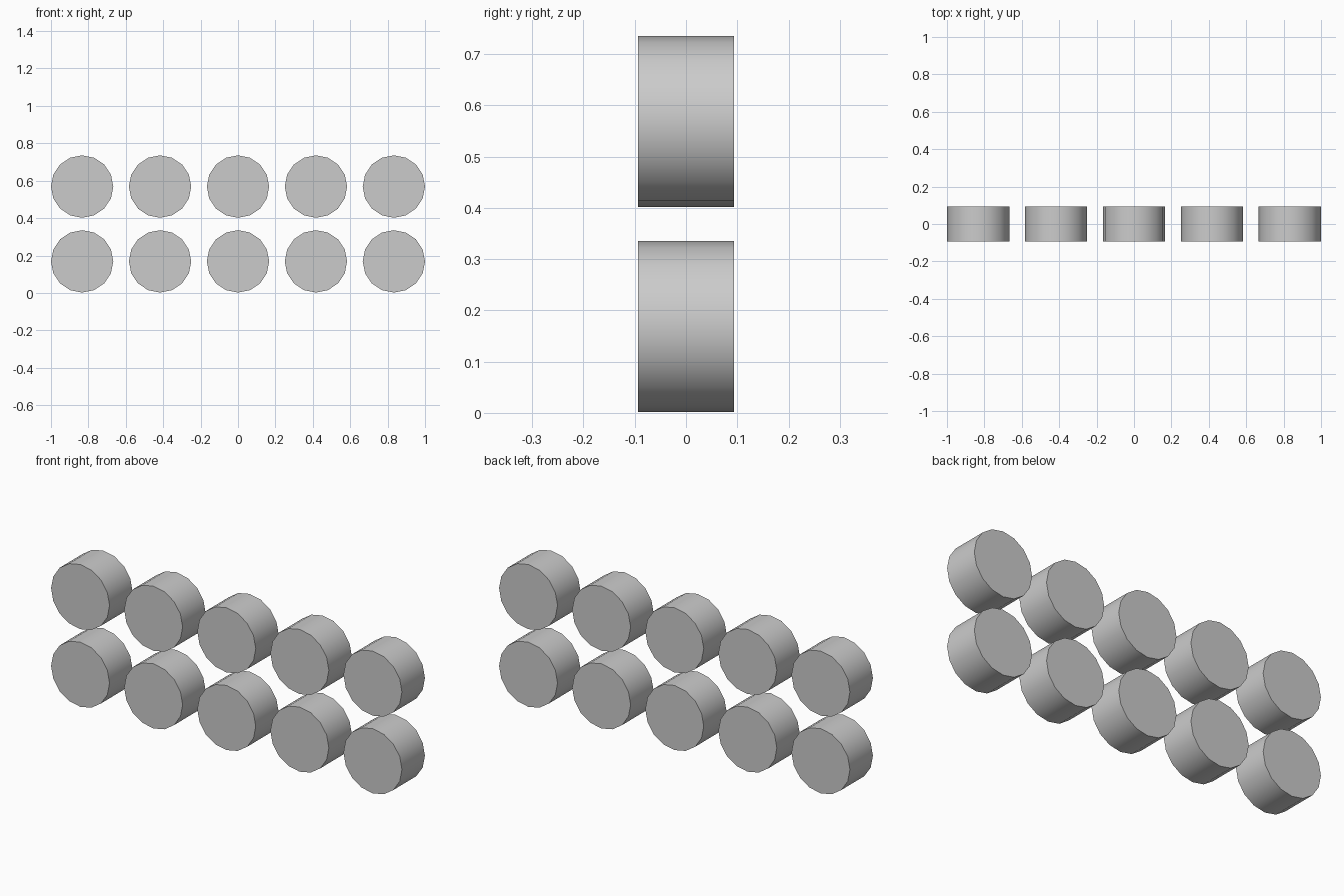
import bpy
import math

if "Cube" in bpy.data.objects:
    bpy.data.objects.remove(bpy.data.objects["Cube"])

RADIUS, DEPTH, SIDES = 0.1667, 0.187, 16
PITCH_X, PITCH_Z = 0.4167, 0.4


def disc(name, x, z):
    # short round drum lying with its flat faces towards front and back
    bpy.ops.mesh.primitive_cylinder_add(
        vertices=SIDES, radius=RADIUS, depth=DEPTH,
        location=(x, 0, z), rotation=(math.pi / 2, 0, 0))
    ob = bpy.context.object
    ob.name = name
    bpy.ops.object.shade_smooth_by_angle(angle=math.radians(40))


# two rows of five drums
for row, label in enumerate(("lower", "upper")):
    for col in range(5):
        disc(f"{label}_drum_{col + 1}", (col - 2) * PITCH_X, RADIUS + 0.002 + row * PITCH_Z)
